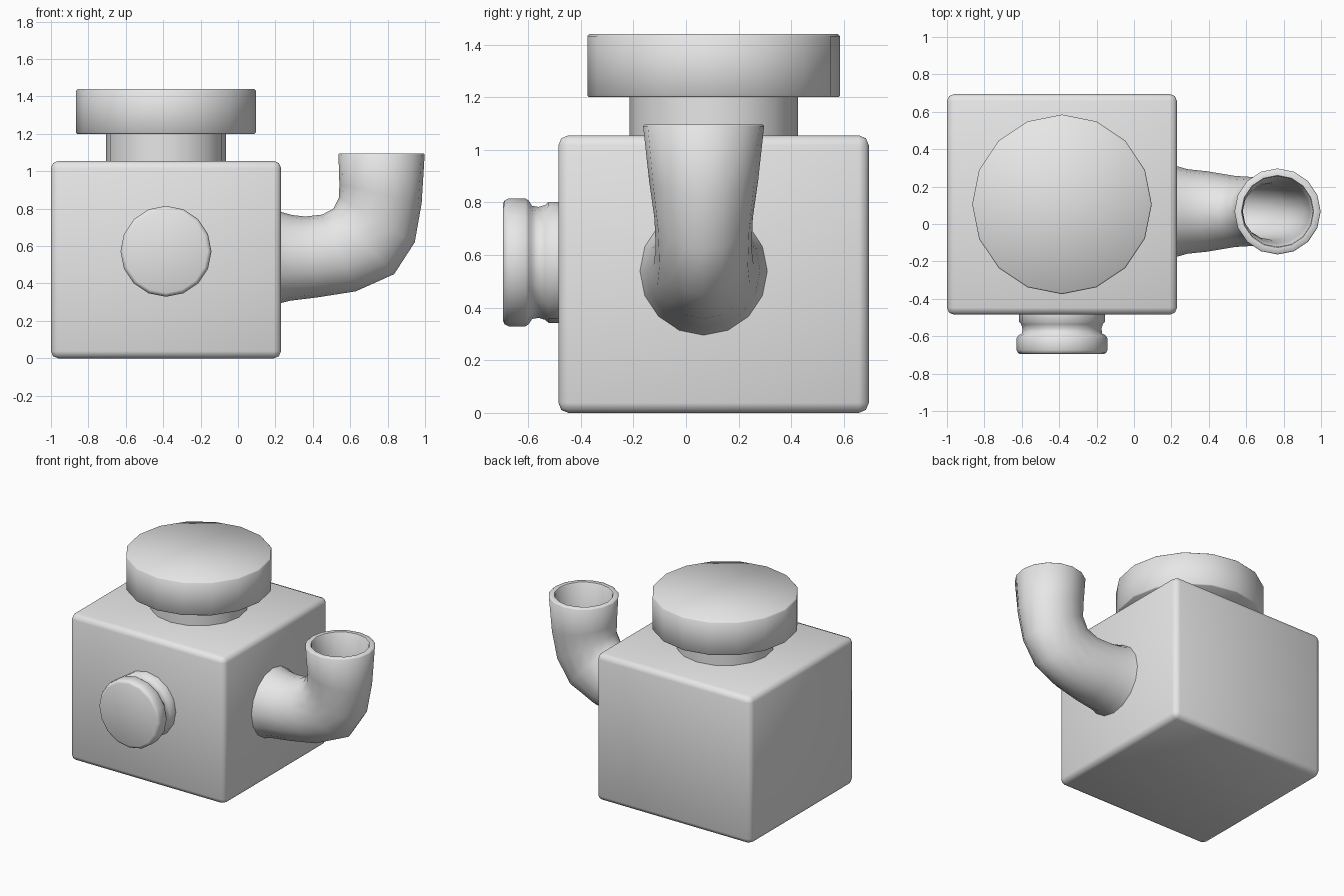
import bpy, bmesh, math
from mathutils import Vector

cube = bpy.data.objects.get("Cube")
if cube:
    bpy.data.objects.remove(cube, do_unlink=True)

grey = bpy.data.materials.new("light_grey")
grey.use_nodes = True
grey.diffuse_color = (0.8, 0.8, 0.8, 1)
grey.node_tree.nodes["Principled BSDF"].inputs["Base Color"].default_value = (0.8, 0.8, 0.8, 1)

SIDES = 16


def finish(name, bm, angle=50):
    """Turn a bmesh into a smooth shaded, coloured object."""
    bmesh.ops.recalc_face_normals(bm, faces=bm.faces)
    mesh = bpy.data.meshes.new(name)
    bm.to_mesh(mesh)
    bm.free()
    obj = bpy.data.objects.new(name, mesh)
    bpy.context.collection.objects.link(obj)
    mesh.materials.append(grey)
    bpy.ops.object.select_all(action="DESELECT")
    obj.select_set(True)
    bpy.context.view_layer.objects.active = obj
    bpy.ops.object.shade_smooth_by_angle(angle=math.radians(angle))
    return obj


def loft(name, sections, caps=True):
    """Skin a row of ellipses, each given as centre and two half axes."""
    bm = bmesh.new()
    rings = []
    for centre, u, v in sections:
        turns = [math.tau * i / SIDES for i in range(SIDES)]
        rings.append([bm.verts.new(centre + u * math.cos(t) + v * math.sin(t)) for t in turns])
    for a, b in zip(rings, rings[1:]):
        for i in range(SIDES):
            j = (i + 1) % SIDES
            bm.faces.new((a[i], a[j], b[j], b[i]))
    if caps:
        bm.faces.new(rings[0])
        bm.faces.new(rings[-1])
    return finish(name, bm)


def turned(name, origin, axis, side, profile):
    """Lathe a profile of (distance along axis, radius)."""
    origin, axis, side = Vector(origin), Vector(axis), Vector(side)
    other = axis.cross(side)
    return loft(name, [(origin + axis * d, side * r, other * r) for d, r in profile])


# Body: box with softened edges
bm = bmesh.new()
bmesh.ops.create_cube(bm, size=1)
for v in bm.verts:
    v.co = Vector((-0.385, 0.105, 0.5275)) + v.co * Vector((1.23, 1.18, 1.055))
bmesh.ops.bevel(bm, geom=bm.edges[:], offset=0.038, segments=2, profile=0.5, affect="EDGES")
finish("body", bm)

# Top neck and its wide cap
top = (-0.385, 0.105, 0)
turned("top_neck", top, (0, 0, 1), (1, 0, 0), [(1.04, 0.32), (1.21, 0.32)])
turned("top_cap", top, (0, 0, 1), (1, 0, 0),
       [(1.2, 0.474), (1.206, 0.48), (1.432, 0.48), (1.44, 0.473)])

# Front knob: flange, waist and rounded head
turned("front_knob", (-0.385, -0.48, 0.572), (0, -1, 0), (1, 0, 0),
       [(0, 0.23), (0.042, 0.23), (0.056, 0.218), (0.08, 0.211), (0.105, 0.215),
        (0.118, 0.235), (0.13, 0.243), (0.195, 0.243), (0.21, 0.235), (0.216, 0.222)])

# Side pipe: inner bend point (x, z), outer bend point (x, z), half width
bend = [
    ((0.22, 0.785), (0.22, 0.293), 0.245),
    ((0.29, 0.766), (0.28, 0.308), 0.226),
    ((0.36, 0.758), (0.42, 0.325), 0.215),
    ((0.45, 0.768), (0.63, 0.358), 0.19),
    ((0.51, 0.80), (0.835, 0.45), 0.182),
    ((0.54, 0.86), (0.945, 0.62), 0.187),
    ((0.542, 0.93), (0.982, 0.83), 0.207),
    ((0.537, 1.09), (0.998, 1.09), 0.23),
]


def pipe_section(inner, outer, width, scale=1, lift=0):
    a, b = (Vector((p[0], 0.067, p[1] + lift)) for p in (inner, outer))
    return (a + b) / 2, (b - a) / 2 * scale, Vector((0, width * scale, 0))


outside = [pipe_section(*s) for s in bend]
lip = [pipe_section(*bend[-1], scale=s, lift=0.006) for s in (0.975, 0.84)]
inside = [pipe_section(*s, scale=0.82) for s in reversed(bend)]
loft("side_pipe", outside + lip + inside, caps=False)
